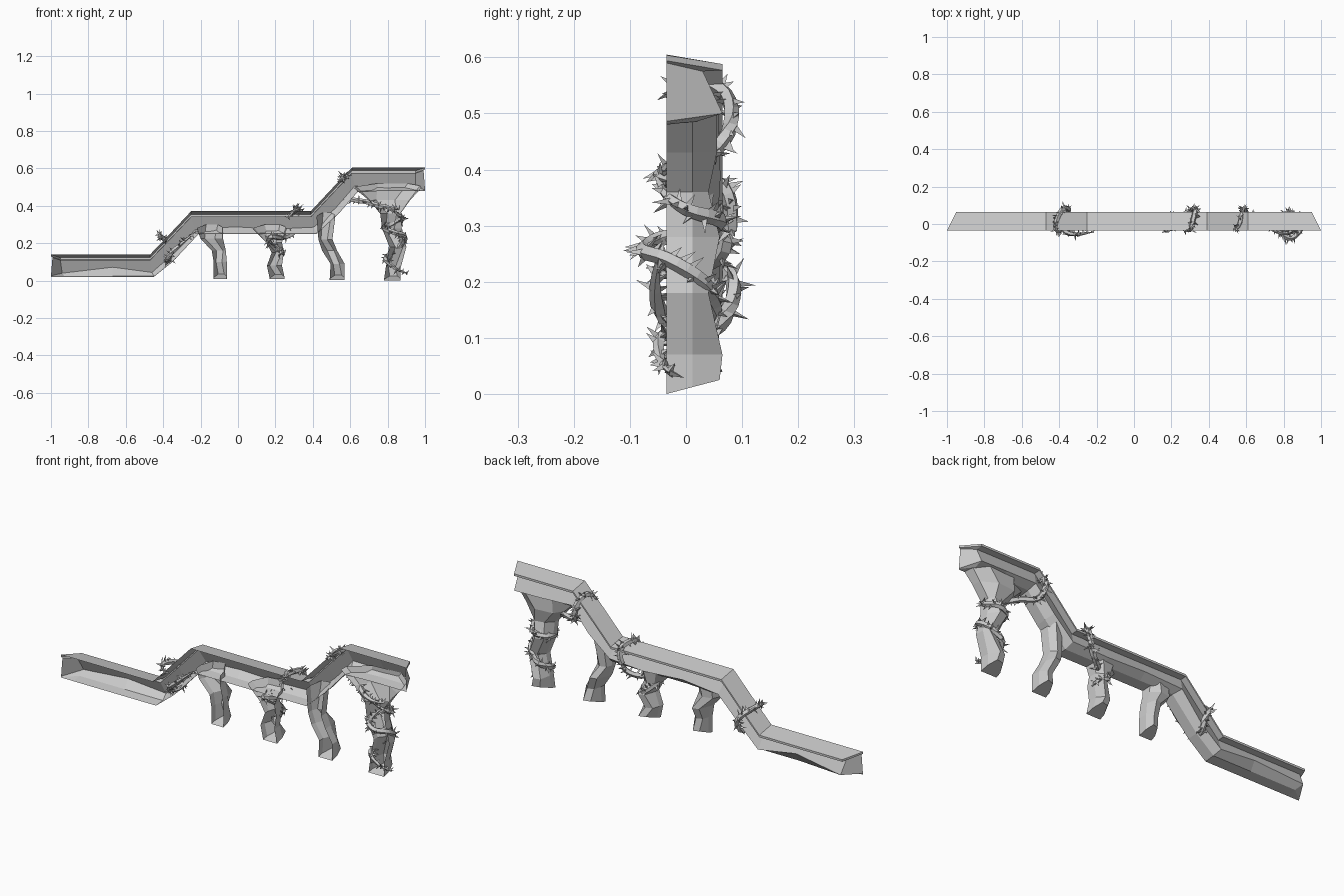
import bpy, bmesh, math, random
from mathutils import Vector

random.seed(4)
FRONT, BACK = -0.035, 0.065      # the model is a shell, open on the front


def finish(bm, name):
    me = bpy.data.meshes.new(name)
    bm.to_mesh(me)
    bm.free()
    ob = bpy.data.objects.new(name, me)
    bpy.context.collection.objects.link(ob)
    return ob


def loft(bm, rows):
    """Skin a list of equally long point rows with flat quads."""
    vs = [[bm.verts.new(p) for p in r] for r in rows]
    for a, b in zip(vs, vs[1:]):
        for j in range(len(a) - 1):
            bm.faces.new((a[j], b[j], b[j + 1], a[j + 1]))
    return vs


# Stepped walkway: (top x, top z, bottom x, bottom z, belly unevenness)
stations = [(-0.95, 0.14, -0.93, 0.02, 0), (-0.67, 0.14, -0.67, 0.02, 1.6),
            (-0.47, 0.14, -0.45, 0.02, 0.2), (-0.36, 0.255, -0.35, 0.10, 0.8),
            (-0.25, 0.372, -0.21, 0.25, 0.1), (-0.02, 0.372, -0.02, 0.25, 0.9),
            (0.20, 0.372, 0.20, 0.25, 0.3), (0.39, 0.372, 0.42, 0.25, 0.8),
            (0.50, 0.49, 0.54, 0.36, 0.3), (0.61, 0.605, 0.64, 0.475, 0.6),
            (0.80, 0.605, 0.80, 0.48, 0.1), (0.95, 0.605, 0.95, 0.48, 0)]


def section(tx, tz, bx, bz, jit):
    mx = (tx + bx) / 2
    return [(tx, FRONT, tz), (tx, BACK, tz - 0.017), (tx, BACK, tz - 0.028),
            (tx, 0.03, tz - 0.03),
            (mx, BACK - 0.012 * jit, bz + 0.02 + 0.02 * jit),
            (bx, 0.02, bz + 0.006), (bx, FRONT, bz)]


def end(s, x):
    """Outer end: every level runs forward to the front plane."""
    tz, bz = s[1], s[3]
    return [(x, FRONT, tz), (x, FRONT, tz - 0.001), (x, FRONT, tz - 0.011),
            (x * 0.992, FRONT, tz - 0.015), (x, FRONT, bz + 0.006),
            (x, FRONT, bz + 0.003), (x, FRONT, bz)]


bm = bmesh.new()
loft(bm, [end(stations[0], -1.0)] + [section(*s) for s in stations] + [end(stations[-1], 1.0)])
finish(bm, "stepped_walkway")

# Root legs: rows of (left x, right x, z, back y), open channels
legs = {
    "root_leg_1": [(-0.22, -0.08, 0.275, 0.05), (-0.20, -0.08, 0.225, 0.045),
                   (-0.14, -0.065, 0.16, 0.065), (-0.13, -0.06, 0.10, 0.04),
                   (-0.13, -0.06, 0.01, 0.05)],
    "root_leg_2": [(0.08, 0.26, 0.275, 0.05), (0.15, 0.235, 0.205, 0.035),
                   (0.18, 0.245, 0.15, 0.065), (0.155, 0.235, 0.08, 0.045),
                   (0.17, 0.25, 0.008, 0.06)],
    "root_leg_3": [(0.42, 0.52, 0.34, 0.05), (0.43, 0.505, 0.22, 0.035),
                   (0.45, 0.53, 0.16, 0.065), (0.495, 0.57, 0.09, 0.045),
                   (0.49, 0.57, 0.004, 0.06)],
    "root_leg_4": [(0.62, 0.98, 0.495, 0.055), (0.70, 0.92, 0.43, 0.055),
                   (0.76, 0.87, 0.36, 0.04), (0.77, 0.875, 0.28, 0.06),
                   (0.81, 0.90, 0.18, 0.04), (0.79, 0.87, 0.07, 0.065),
                   (0.78, 0.87, 0.0, 0.06)],
}
for name, table in legs.items():
    bm = bmesh.new()
    rows = []
    for k, (l, r, z, yb) in enumerate(table):
        dz = 0.025 if k in (0, len(table) - 1) else 0
        w, tw = r - l, 0.12 if k % 2 else -0.05      # alternate twist of the ridge
        rows.append([(r, FRONT, z), (r - 0.02 * w, 0.012, z + dz / 2),
                     (r - (0.25 + tw) * w, yb, z + dz),
                     (l + (0.3 - tw) * w, yb - 0.01, z + dz),
                     (l + 0.03 * w, -0.005, z + dz / 3), (l, FRONT, z)])
    vs = loft(bm, rows)
    bm.faces.new(vs[-1])
    bmesh.ops.recalc_face_normals(bm, faces=bm.faces)
    finish(bm, name)


# Thorny vines
def smooth_path(pts, n=4):
    p = [Vector(q) for q in pts]
    p = [2 * p[0] - p[1]] + p + [2 * p[-1] - p[-2]]
    out = []
    for a, b, c, d in zip(p, p[1:], p[2:], p[3:]):
        for k in range(n):
            t = k / n
            out.append(0.5 * (2 * b + (c - a) * t + (2 * a - 5 * b + 4 * c - d) * t * t
                              + (3 * b - a - 3 * c + d) * t ** 3))
    return out + [p[-2]]


def vine(name, pts, radius=0.014, sides=5):
    path = smooth_path(pts)
    bm = bmesh.new()
    rows, n = [], len(path)
    for i, c in enumerate(path):
        t = (path[min(i + 1, n - 1)] - path[max(i - 1, 0)]).normalized()
        u = t.cross(Vector((0.31, 0.2, 0.93))).normalized()
        v = t.cross(u)
        r = radius * min(1, 0.25 + 4 * min(i, n - 1 - i) / n)
        rows.append([c + r * (u * math.cos(a) + v * math.sin(a))
                     for a in (math.tau * k / sides for k in range(sides + 1))])
        # thorns
        for _ in range(2):
            a = random.uniform(0, math.tau)
            d = (u * math.cos(a) + v * math.sin(a) + t * random.uniform(-0.6, 0.6)).normalized()
            e = d.cross(t).normalized()
            f = d.cross(e)
            tip = bm.verts.new(c + d * (r + random.uniform(0.012, 0.03)))
            base = [bm.verts.new(c + d * r * 0.6 + 0.007 * (e * math.cos(b) + f * math.sin(b)))
                    for b in (0, math.tau / 3, 2 * math.tau / 3)]
            for k in range(3):
                bm.faces.new((base[k], base[(k + 1) % 3], tip))
    vs = loft(bm, rows)
    bm.faces.new(vs[0][:-1])
    bm.faces.new(vs[-1][:-1])
    bmesh.ops.remove_doubles(bm, verts=bm.verts, dist=0.0002)
    bmesh.ops.recalc_face_normals(bm, faces=bm.faces)
    finish(bm, name)


vine("vine_low_ramp", [(-0.23, -0.045, 0.26), (-0.30, -0.055, 0.20), (-0.36, -0.045, 0.145),
                       (-0.38, -0.01, 0.11), (-0.36, 0.05, 0.115), (-0.35, 0.08, 0.16),
                       (-0.38, 0.08, 0.21), (-0.41, 0.03, 0.235), (-0.42, -0.03, 0.24),
                       (-0.39, -0.045, 0.21)])
vine("vine_middle", [(0.27, -0.035, 0.34), (0.30, -0.035, 0.375), (0.31, 0.0, 0.385),
                     (0.325, 0.06, 0.375), (0.325, 0.08, 0.33), (0.30, 0.07, 0.26),
                     (0.24, 0.03, 0.23), (0.18, -0.035, 0.235), (0.165, 0.0, 0.21),
                     (0.20, 0.05, 0.17), (0.245, 0.03, 0.15), (0.22, -0.035, 0.14)])
vine("vine_upper_ramp", [(0.54, -0.025, 0.53), (0.555, -0.02, 0.55), (0.57, 0.02, 0.56),
                         (0.58, 0.07, 0.535), (0.59, 0.08, 0.48), (0.61, 0.05, 0.435),
                         (0.69, 0.01, 0.42), (0.75, -0.03, 0.40), (0.81, -0.05, 0.39),
                         (0.86, -0.03, 0.38)])
vine("vine_end_leg", [(0.79, -0.045, 0.39), (0.85, -0.04, 0.36), (0.88, 0.0, 0.33),
                      (0.84, 0.06, 0.31), (0.78, 0.03, 0.29), (0.79, -0.05, 0.275),
                      (0.84, -0.075, 0.255), (0.89, -0.03, 0.24), (0.88, 0.03, 0.20),
                      (0.82, 0.05, 0.15), (0.79, 0.0, 0.12), (0.80, -0.045, 0.10),
                      (0.85, -0.045, 0.06), (0.90, -0.03, 0.04)])
